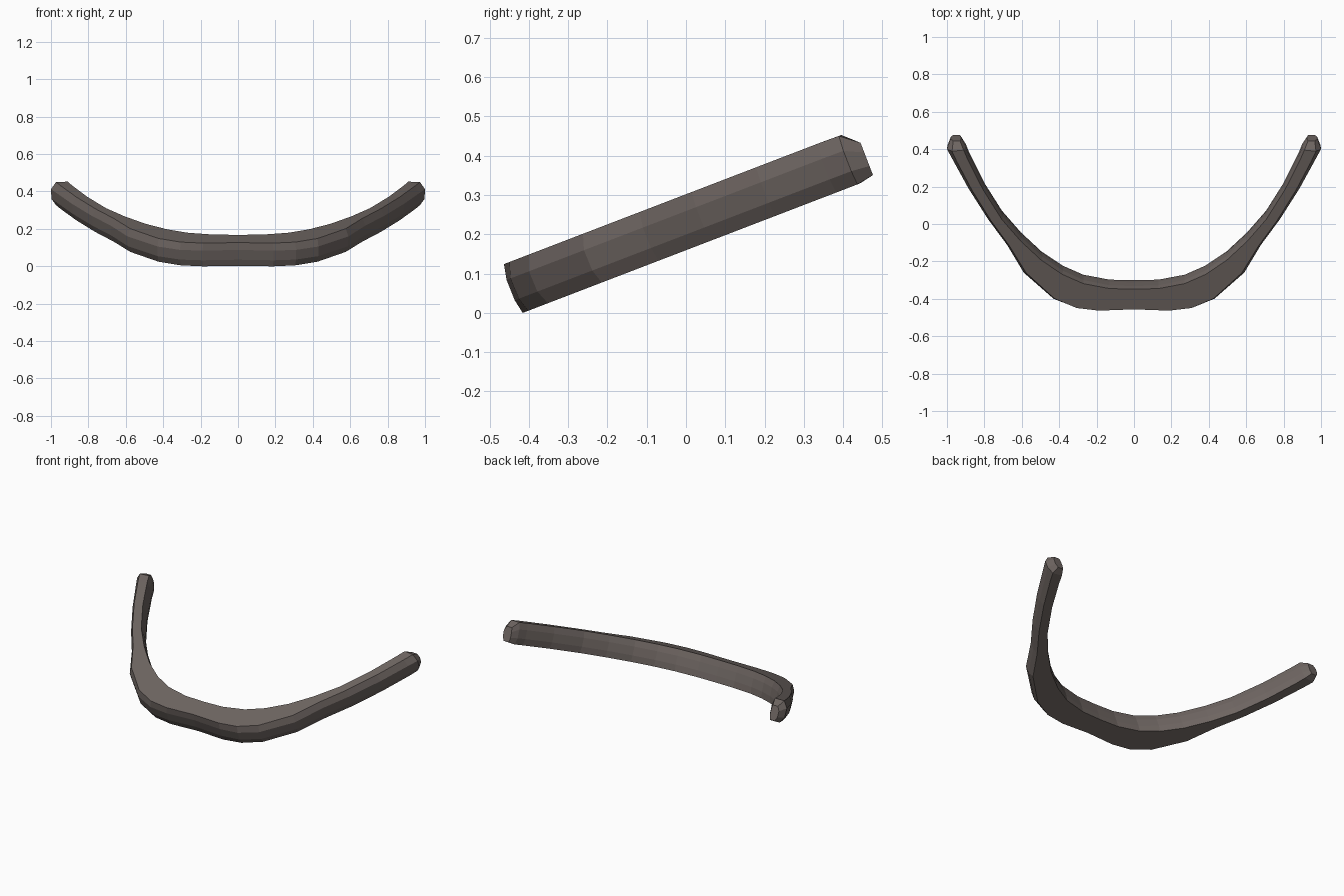
import bpy, bmesh, math

if "Cube" in bpy.data.objects:
    bpy.data.objects.remove(bpy.data.objects["Cube"])

SLOPE = math.radians(21)
SIN, COS, TAN = math.sin(SLOPE), math.cos(SLOPE), math.tan(SLOPE)

mat = bpy.data.materials.new("warm_grey")
mat.diffuse_color = (0.155, 0.13, 0.12, 1)
mat.use_nodes = True
mat.node_tree.nodes["Principled BSDF"].inputs["Base Color"].default_value = mat.diffuse_color

# stations of the right half: inner xy, outer xy, corner inset, low w, high w
stations = [
    ((0.00, -0.322), (0.00, -0.438), 0.05, -0.066, 0.067),
    ((0.13, -0.318), (0.19, -0.447), 0.06, -0.066, 0.067),
    ((0.27, -0.290), (0.31, -0.437), 0.08, -0.066, 0.067),
    ((0.38, -0.240), (0.43, -0.390), 0.10, -0.066, 0.067),
    ((0.49, -0.165), (0.59, -0.250), 0.14, -0.066, 0.067),
    ((0.60, -0.065), (0.68, -0.100), 0.18, -0.066, 0.067),
    ((0.70, 0.050), (0.78, 0.035), 0.22, -0.066, 0.067),
    ((0.80, 0.210), (0.885, 0.200), 0.24, -0.066, 0.067),
    ((0.88, 0.370), (0.97, 0.355), 0.25, -0.066, 0.067),
    ((0.90, 0.420), (1.00, 0.410), 0.27, -0.066, 0.066),
    ((0.925, 0.455), (0.98, 0.455), 0.25, -0.058, 0.030),
]


def section(inner, outer, inset, low, high):
    """Eight-cornered cross-section on the sloping plane."""
    a, h = inset, high - low
    prof = [(a * 0.4, high), (1 - a, high), (1, high - 0.30 * h), (1 - a * 0.1, low + 0.28 * h),
            (1 - a, low), (a * 0.4, low), (0, low + 0.3 * h), (0, high - 0.3 * h)]
    pts = []
    for t, w in prof:
        x = inner[0] + t * (outer[0] - inner[0])
        y = inner[1] + t * (outer[1] - inner[1])
        pts.append((x, y - w * SIN, 0.23 + y * TAN + w * COS))
    return pts


# curved bar, swept from the left tip to the right tip
right = [section(*s) for s in stations]
left = [[(-x, y, z) for x, y, z in ring] for ring in right[:0:-1]]
bm = bmesh.new()
rings = [[bm.verts.new(p) for p in ring] for ring in left + right]
for r0, r1 in zip(rings, rings[1:]):
    for i in range(8):
        j = (i + 1) % 8
        bm.faces.new((r0[i], r0[j], r1[j], r1[i]))
bm.faces.new(rings[0])
bm.faces.new(rings[-1])
bmesh.ops.recalc_face_normals(bm, faces=bm.faces)
mesh = bpy.data.meshes.new("curved_bar")
bm.to_mesh(mesh)
bm.free()
mesh.materials.append(mat)
bar = bpy.data.objects.new("curved_bar", mesh)
bpy.context.collection.objects.link(bar)
